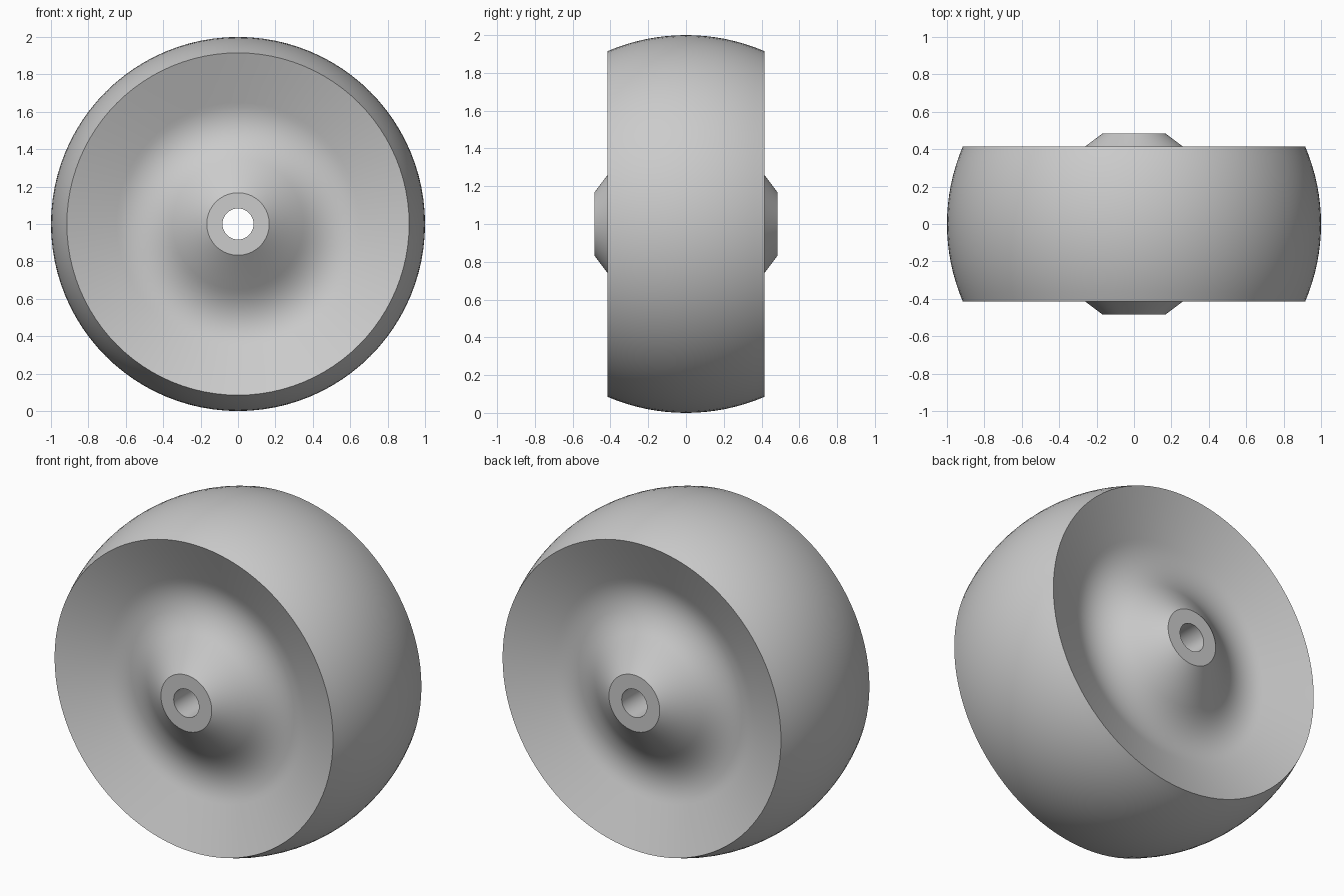
import bpy
import bmesh
import math

cube = bpy.data.objects.get("Cube")
if cube:
    bpy.data.objects.remove(cube, do_unlink=True)

SEGMENTS = 96
HALF_WIDTH = 0.415
RIM_RADIUS = 0.915
BORE_RADIUS = 0.083
HUB_RADIUS, HUB_HALF = 0.167, 0.485
CROWN = (HALF_WIDTH ** 2 + (1 - RIM_RADIUS) ** 2) / (2 * (1 - RIM_RADIUS))

grey = bpy.data.materials.new("plain grey")
grey.use_nodes = True
colour = (0.6, 0.6, 0.6, 1)
grey.diffuse_color = colour
grey.node_tree.nodes["Principled BSDF"].inputs["Base Color"].default_value = colour


def dish(steps=12):
    """Side face as (radius, y): hub cone, rounded valley, rim cone."""
    inner, outer = 0.35, 0.65
    hub_slope, rim_slope = -0.75, 0.45
    start = HUB_HALF + hub_slope * (inner - HUB_RADIUS)
    points = [(BORE_RADIUS, HUB_HALF), (HUB_RADIUS, HUB_HALF)]
    for i in range(steps + 1):
        d = (outer - inner) * i / steps
        bend = (rim_slope - hub_slope) / (outer - inner)
        points.append((inner + d, start + hub_slope * d + bend * d * d / 2))
    return points + [(RIM_RADIUS, HALF_WIDTH)]


def tread(steps=16):
    """Crowned running surface from the front rim to the back rim."""
    points = []
    for i in range(1, steps):
        y = -HALF_WIDTH + 2 * HALF_WIDTH * i / steps
        points.append((1 - CROWN + math.sqrt(CROWN ** 2 - y * y), y))
    return points


# Closed wheel section: front dish, tread, back dish, bore
side = dish()
profile = [(r, -y) for r, y in side] + tread() + side[::-1]

# Revolve the section around the axle
bm = bmesh.new()
rings = []
for r, y in profile:
    ring = []
    for s in range(SEGMENTS):
        a = 2 * math.pi * s / SEGMENTS
        ring.append(bm.verts.new((r * math.cos(a), y, 1 + r * math.sin(a))))
    rings.append(ring)
for k, ring in enumerate(rings):
    following = rings[(k + 1) % len(rings)]
    for s in range(SEGMENTS):
        t = (s + 1) % SEGMENTS
        bm.faces.new((ring[s], ring[t], following[t], following[s]))
bmesh.ops.recalc_face_normals(bm, faces=bm.faces)

mesh = bpy.data.meshes.new("wheel")
bm.to_mesh(mesh)
bm.free()
mesh.materials.append(grey)
wheel = bpy.data.objects.new("wheel", mesh)
bpy.context.collection.objects.link(wheel)

# Smooth shading with crisp hub, bore and rim edges
bpy.ops.object.select_all(action="DESELECT")
wheel.select_set(True)
bpy.context.view_layer.objects.active = wheel
bpy.ops.object.shade_smooth_by_angle(angle=math.radians(30))
